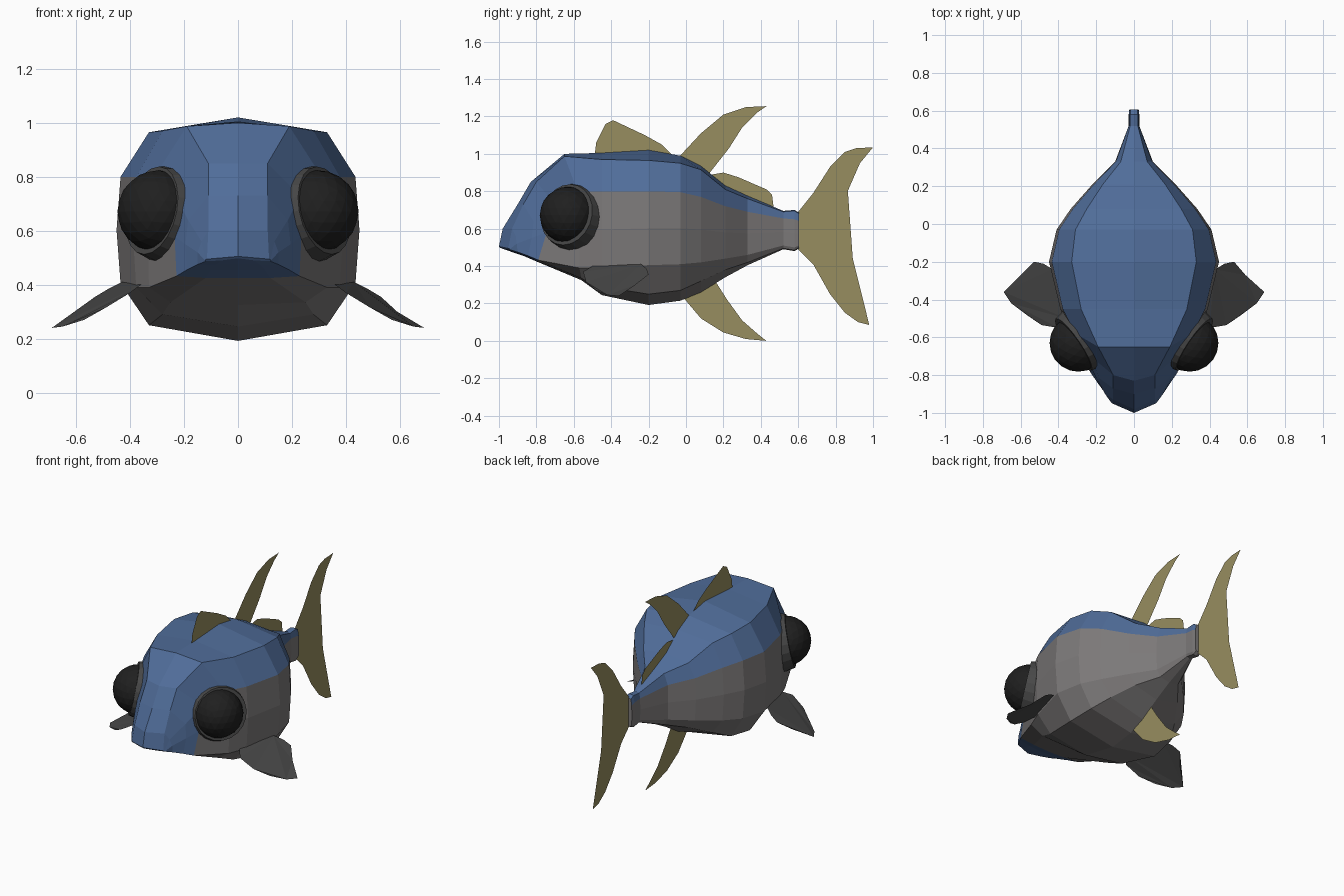
import bpy, bmesh
from mathutils import Vector


def material(name, rgb):
    m = bpy.data.materials.new(name)
    m.diffuse_color = (*rgb, 1)
    return m


blue = material("blue_back", (0.080, 0.152, 0.32))
grey = material("grey_side", (0.20, 0.19, 0.19))
dark = material("dark_fin", (0.063, 0.063, 0.063))
black = material("black_eye", (0.014, 0.014, 0.014))
khaki = material("khaki_fin", (0.31, 0.27, 0.115))


def finish(bm, name, mats):
    me = bpy.data.meshes.new(name)
    bm.to_mesh(me)
    bm.free()
    for m in mats:
        me.materials.append(m)
    ob = bpy.data.objects.new(name, me)
    bpy.context.collection.objects.link(ob)
    return ob


# Half rings run from the top centre line round one side to the bottom centre line
# Head rings slant forward towards the lip
rings = [
    [(0, -1, .505), (.115, -.95, .495), (.12, -.945, .493), (.122, -.943, .49),
     (.12, -.94, .487), (.06, -.965, .49), (0, -.995, .498)],
    [(0, -.98, .6), (.11, -.93, .6), (.135, -.91, .56), (.15, -.905, .52),
     (.15, -.9, .475), (.08, -.92, .475), (0, -.93, .475)],
    [(0, -.9, .73), (.11, -.87, .73), (.185, -.815, .64), (.195, -.825, .55),
     (.19, -.845, .455), (.1, -.86, .455), (0, -.87, .455)],
    [(0, -.83, .85), (.11, -.80, .85), (.23, -.70, .73), (.235, -.745, .58),
     (.228, -.79, .432), (.12, -.795, .425), (0, -.8, .425)],
    [(0, -.65, 1.0), (.19, -.65, .987), (.31, -.58, .8), (.335, -.57, .6),
     (.33, -.57, .39), (.25, -.56, .335), (0, -.56, .325)],
]

# Trunk stations: y, six heights from top to bottom, ridge width, widest width
stations = [
    (-.45, 1.005, .97, .80, .39, .29, .245, .28, .39),
    (-.20, 1.02, .965, .80, .405, .25, .192, .33, .45),
    (-.03, .99, .95, .795, .41, .27, .215, .31, .41),
    (.08, .935, .915, .77, .42, .32, .26, .25, .335),
    (.21, .83, .81, .72, .44, .38, .34, .165, .22),
    (.33, .775, .76, .69, .46, .42, .405, .07, .10),
    (.52, .695, .69, .655, .51, .495, .49, .02, .028),
    (.58, .70, .695, .65, .50, .485, .48, .02, .028),
    (.605, .685, .68, .64, .51, .50, .495, .018, .025),
]
for y, top, ridge, line, belly, edge, bottom, wr, wm in stations:
    rings.append([(0, y, top), (wr, y, ridge), (wm * .967, y, line),
                  (wm, y, (line + belly) / 2), (wm * .967, y, belly),
                  (wr, y, edge), (0, y, bottom)])

# Body loft: blue head front and back, grey sides and belly
bm = bmesh.new()
loops = []
for r in rings:
    half = [Vector(p) for p in r]
    other = [Vector((-p.x, p.y, p.z)) for p in half[-2:0:-1]]
    loops.append([bm.verts.new(p) for p in half + other])
for i in range(len(loops) - 1):
    a, b = loops[i], loops[i + 1]
    for k in range(12):
        n = (k + 1) % 12
        f = bm.faces.new((a[k], a[n], b[n], b[k]))
        strip = min(k, 11 - k)
        f.material_index = 0 if strip < 2 or i < 3 else 1
bm.faces.new(loops[0])
bm.faces.new(loops[-1]).material_index = 1
bmesh.ops.recalc_face_normals(bm, faces=bm.faces)
finish(bm, "body", [blue, grey])


def flat_fin(name, pts, mat):
    bm = bmesh.new()
    f = bm.faces.new([bm.verts.new(p) for p in pts])
    bmesh.ops.triangulate(bm, faces=[f], ngon_method='EAR_CLIP')
    return finish(bm, name, [mat])


# Upright fins on the centre plane, outlined as (y, z)
fins = {
    "front_dorsal_fin": [(-.49, .98), (-.48, 1.06), (-.43, 1.16), (-.39, 1.18), (-.34, 1.15),
                         (-.22, 1.10), (-.13, 1.05), (-.08, 1.0), (-.08, .96)],
    "rear_dorsal_fin": [(-.05, .97), (.08, 1.11), (.20, 1.21), (.32, 1.25), (.43, 1.255),
                        (.38, 1.22), (.30, 1.14), (.23, 1.03), (.12, .89)],
    "small_dorsal_fin": [(.11, .885), (.20, .90), (.28, .875), (.43, .81), (.46, .78),
                         (.47, .70), (.21, .80)],
    "lower_fin": [(-.03, .25), (.08, .12), (.20, .045), (.32, .01), (.43, 0),
                  (.38, .04), (.30, .11), (.22, .22), (.15, .33)],
    "tail_fin": [(.60, .69), (.68, .79), (.77, .93), (.85, 1.01), (.91, 1.03), (1.0, 1.035),
                 (.93, .95), (.86, .79), (.815, .60), (.85, .42), (.91, .19), (.98, .085),
                 (.92, .10), (.85, .15), (.77, .25), (.68, .41), (.60, .49)],
}
for name, outline in fins.items():
    flat_fin(name, [(0, y, z) for y, z in outline], khaki)

# Side fins, eyes and eye rims, mirrored left and right
side_fin = [(.36, -.50, .40), (.43, -.24, .41), (.48, -.21, .385), (.53, -.20, .355), (.59, -.27, .30),
            (.69, -.36, .24), (.65, -.42, .245), (.57, -.48, .27), (.49, -.535, .315), (.40, -.55, .37)]
for side, s in (("right", 1), ("left", -1)):
    flat_fin(side + "_side_fin", [(x * s, y, z) for x, y, z in side_fin], dark)

    bpy.ops.mesh.primitive_ico_sphere_add(subdivisions=3, radius=.152, location=(.295 * s, -.63, .672))
    eye = bpy.context.object
    eye.name = side + "_eye"
    eye.data.materials.append(black)

    turn = Vector((.80 * s, -.55, .20)).to_track_quat('Z', 'Y')
    bpy.ops.mesh.primitive_cone_add(vertices=20, radius1=.184, radius2=.166, depth=.08,
                                    location=(.288 * s, -.616, .667), rotation=turn.to_euler())
    rim = bpy.context.object
    rim.name = side + "_eye_rim"
    rim.data.materials.append(dark)
